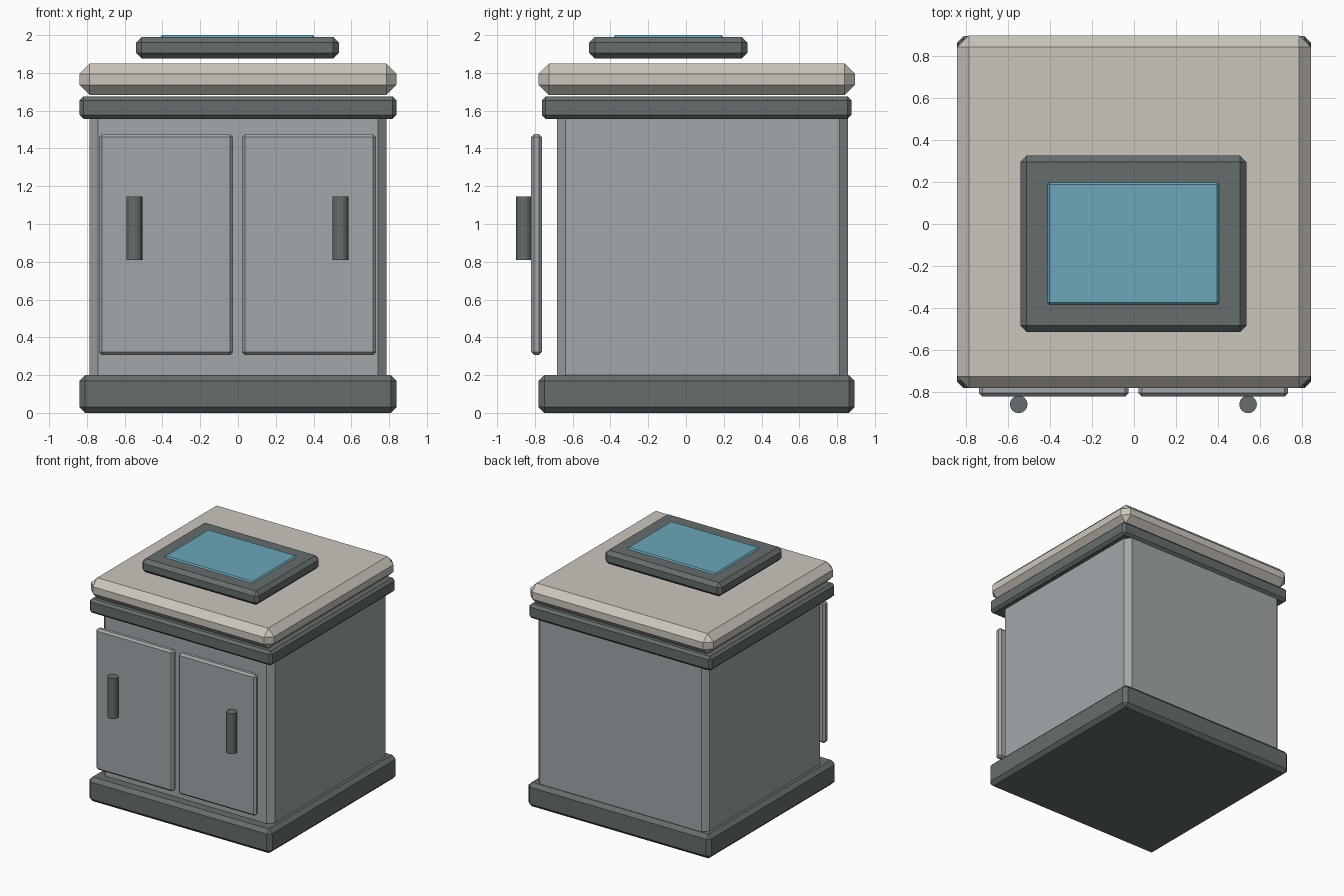
import bpy, bmesh

if "Cube" in bpy.data.objects:
    bpy.data.objects.remove(bpy.data.objects["Cube"])


def material(name, rgb):
    m = bpy.data.materials.new(name)
    m.diffuse_color = (*rgb, 1)
    m.use_nodes = True
    m.node_tree.nodes["Principled BSDF"].inputs["Base Color"].default_value = m.diffuse_color
    return m


GREY = material("cabinet grey", (0.36, 0.39, 0.40))
DARK = material("dark slate", (0.13, 0.155, 0.152))
BEIGE = material("warm beige", (0.60, 0.56, 0.50))
BLUE = material("screen blue", (0.15, 0.38, 0.49))


def finish(name, bm, mat):
    me = bpy.data.meshes.new(name)
    bm.to_mesh(me)
    bm.free()
    me.materials.append(mat)
    ob = bpy.data.objects.new(name, me)
    bpy.context.collection.objects.link(ob)


def chamfered_box(name, xs, ys, zs, chamfer, mat):
    """Box between the given ranges with single-segment chamfers."""
    bm = bmesh.new()
    bmesh.ops.create_cube(bm, size=1)
    for v in bm.verts:
        for i, (lo, hi) in enumerate((xs, ys, zs)):
            v.co[i] = hi if v.co[i] > 0 else lo
    bmesh.ops.bevel(bm, geom=bm.edges[:], offset=chamfer, segments=1,
                    affect='EDGES', profile=0.5)
    finish(name, bm, mat)


def handle(name, x):
    """Upright round bar in front of a door."""
    bm = bmesh.new()
    bmesh.ops.create_cone(bm, cap_ends=True, segments=16, radius1=0.042,
                          radius2=0.042, depth=0.335)
    bmesh.ops.translate(bm, verts=bm.verts, vec=(x, -0.857, 0.977))
    finish(name, bm, DARK)


# Plinth, body and collar
chamfered_box("plinth", (-0.84, 0.84), (-0.78, 0.893), (0, 0.2), 0.03, DARK)
chamfered_box("cabinet_body", (-0.785, 0.785), (-0.682, 0.857), (0.14, 1.61), 0.044, GREY)
chamfered_box("collar", (-0.838, 0.838), (-0.763, 0.876), (1.557, 1.675), 0.02, DARK)

# Worktop
chamfered_box("worktop", (-0.84, 0.84), (-0.78, 0.895), (1.682, 1.85), 0.055, BEIGE)

# Display frame and screen
chamfered_box("display_frame", (-0.54, 0.534), (-0.513, 0.325), (1.876, 1.99), 0.03, DARK)
chamfered_box("screen", (-0.413, 0.407), (-0.385, 0.2), (1.95, 2.0), 0.012, BLUE)

# Doors and handles
for side, x0, x1, hx in (("left", -0.736, -0.026, -0.548), ("right", 0.021, 0.731, 0.542)):
    chamfered_box(side + "_door", (x0, x1), (-0.82, -0.763), (0.306, 1.476), 0.016, GREY)
    handle(side + "_handle", hx)
